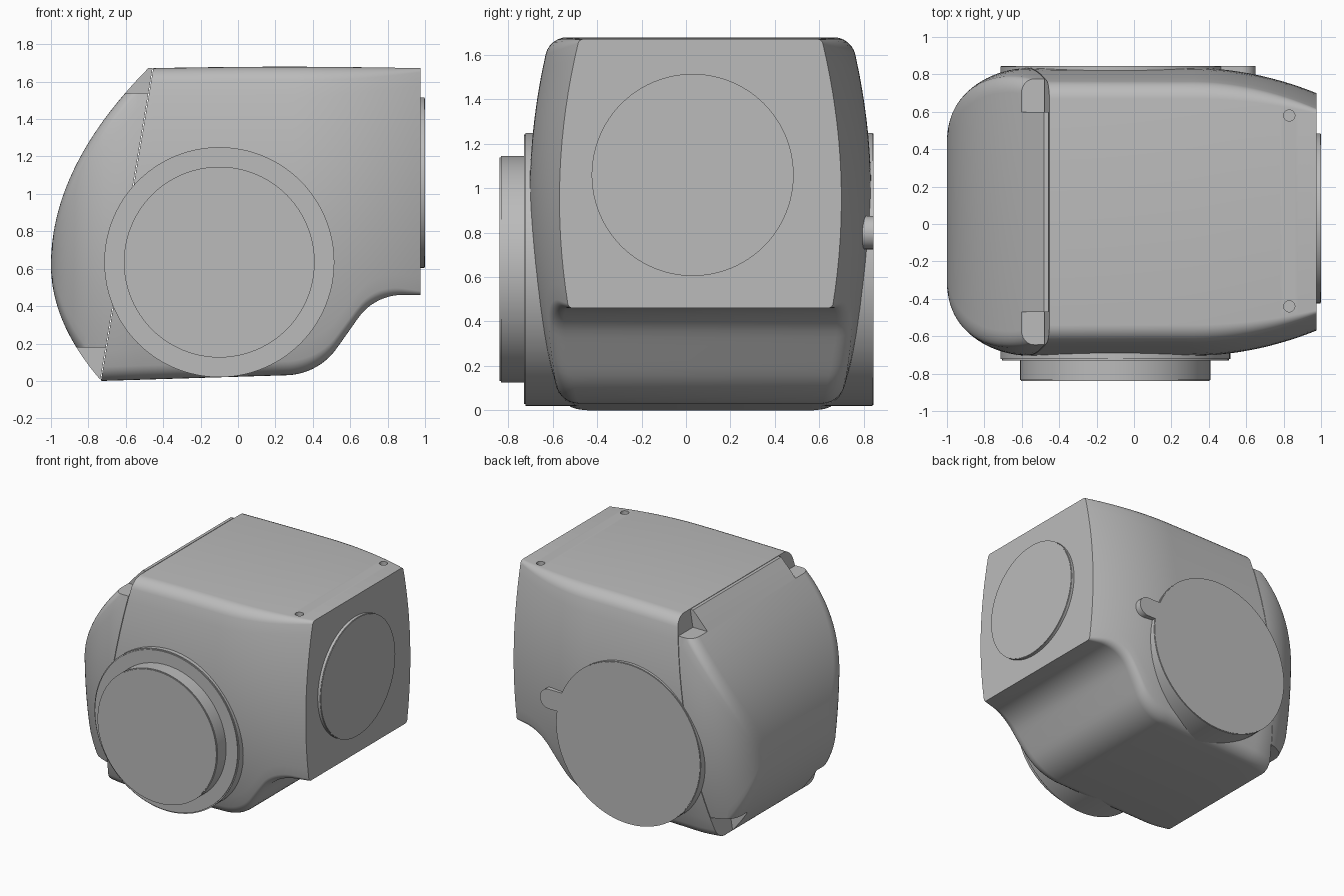
import bpy, bmesh
from math import sin, cos, pi, sqrt, radians
from mathutils import Vector, Matrix

cube = bpy.data.objects.get("Cube")
if cube:
    bpy.data.objects.remove(cube, do_unlink=True)

GREY = (0.5, 0.5, 0.5, 1)
mat = bpy.data.materials.new("light grey")
mat.use_nodes = True
mat.diffuse_color = GREY
mat.node_tree.nodes["Principled BSDF"].inputs["Base Color"].default_value = GREY

MID_Y = 0.065
BACK_X = 0.975


def make(name, bm):
    bmesh.ops.recalc_face_normals(bm, faces=bm.faces)
    me = bpy.data.meshes.new(name)
    bm.to_mesh(me)
    bm.free()
    me.materials.append(mat)
    ob = bpy.data.objects.new(name, me)
    bpy.context.collection.objects.link(ob)
    return ob


def smooth(ob, angle=32):
    bpy.ops.object.select_all(action='DESELECT')
    ob.select_set(True)
    bpy.context.view_layer.objects.active = ob
    bpy.ops.object.shade_smooth_by_angle(angle=radians(angle))


def box(name, lo, hi):
    bm = bmesh.new()
    bmesh.ops.create_cube(bm, size=1)
    lo, hi = Vector(lo), Vector(hi)
    for v in bm.verts:
        v.co = (lo + hi) / 2 + Vector(a * b for a, b in zip(v.co, hi - lo))
    return make(name, bm)


def cylinder(name, radius, start, end, bevel=0.0, sides=96):
    start, end = Vector(start), Vector(end)
    axis = end - start
    turn = axis.to_track_quat('Z', 'Y').to_matrix().to_4x4()
    bm = bmesh.new()
    bmesh.ops.create_cone(bm, cap_ends=True, segments=sides, radius1=radius,
                          radius2=radius, depth=axis.length,
                          matrix=Matrix.Translation((start + end) / 2) @ turn)
    if bevel:
        rims = [e for e in bm.edges if any(len(f.verts) > 4 for f in e.link_faces)]
        bmesh.ops.bevel(bm, geom=rims, offset=bevel, segments=2, affect='EDGES')
    return make(name, bm)


def cut(target, cutters):
    bpy.context.view_layer.objects.active = target
    for c in cutters:
        c.hide_render = True
        mod = target.modifiers.new("cut", 'BOOLEAN')
        mod.operation, mod.solver, mod.object = 'DIFFERENCE', 'EXACT', c
        bpy.ops.object.modifier_apply(modifier=mod.name)
        bpy.data.objects.remove(c, do_unlink=True)


# Housing outline: top, underside with cove, and half width along x
def top(x):
    if x < -0.48:
        return 0.62 + sqrt((x + 1) / 0.47)
    return 1.672 + 0.008 * sin(pi * (x + 0.48) / 1.46)


def bottom(x):
    bend = radians(55)
    x1, x2 = 0.25 + 0.34 * sin(bend), 0.88 - 0.29 * sin(bend)
    z1, z2 = 0.37 - 0.34 * cos(bend), 0.17 + 0.29 * cos(bend)
    if x < -0.73:
        return max(0, 0.62 - sqrt((x + 1) / 0.7))
    if x < 0.25:
        return 0.03 * (x + 0.73) / 0.98
    if x < x1:
        return 0.37 - sqrt(0.34 ** 2 - (x - 0.25) ** 2)
    if x < x2:
        return z1 + (z2 - z1) * (x - x1) / (x2 - x1)
    if x < 0.88:
        return 0.17 + sqrt(0.29 ** 2 - (x - 0.88) ** 2)
    return 0.46


def half_width(x):
    if x < -0.55:
        return 0.4 + 0.37 * sqrt(max(0, 1 - ((x + 0.55) / 0.45) ** 2))
    return 0.77 - 0.135 * (max(0, x - 0.3) / 0.675) ** 2


def section(x):
    lo, hi = bottom(x), top(x)
    r = min(0.075 - 0.055 * max(0, (x - 0.3) / 0.675) ** 2, 0.45 * (hi - lo))
    arc = [i * pi / 12 for i in range(7)]
    side = [(lo + r * (1 - cos(a)), r * (1 - sin(a))) for a in arc]
    side += [(lo + r + (hi - lo - 2 * r) * i / 16, 0) for i in range(1, 16)]
    side += [(hi - r * (1 - cos(a)), r * (1 - sin(a))) for a in reversed(arc)]
    pts = [(half_width(x) - inset - 0.17 * (z - 0.95) ** 2, z) for z, inset in side]
    return ([Vector((x, MID_Y + y, z)) for y, z in pts]
            + [Vector((x, MID_Y - y, z)) for y, z in reversed(pts)])


def housing(name, keep_back):
    # Loft the sections, then keep one side of the slanted parting plane
    xs = [-0.9997 + 0.5197 * (i / 30) ** 2 for i in range(31)] + [-0.73]
    xs += [-0.48 + (BACK_X + 0.48) * i / 60 for i in range(1, 61)]
    bm = bmesh.new()
    rings = [[bm.verts.new(p) for p in section(x)] for x in sorted(xs)]
    n = len(rings[0])
    for a, b in zip(rings, rings[1:]):
        for i in range(n):
            j = (i + 1) % n
            bm.faces.new((a[i], a[j], b[j], b[i]))
    bm.faces.new(rings[0])
    bm.faces.new(rings[-1])
    gap = 0.002 if keep_back else -0.002
    bmesh.ops.bisect_plane(bm, geom=bm.verts[:] + bm.edges[:] + bm.faces[:],
                           plane_co=(-0.735 + gap, 0, 0), plane_no=(1.67, 0, -0.28),
                           clear_inner=keep_back, clear_outer=not keep_back)
    bmesh.ops.holes_fill(bm, edges=[e for e in bm.edges if e.is_boundary], sides=0)
    return make(name, bm)


body = housing("main_housing", True)
cap = housing("end_cap", False)

# Screw recesses in the top and corner notches in the cap
cut(body, [cylinder("hole", 0.03, (0.83, y, 1.63), (0.83, y, 1.8), sides=24)
           for y in (0.58, -0.44)])
notches = []
for s in (-1, 1):
    for inner, x0, x1, z0, z1 in ((0.535, -0.8, -0.4, 1.54, 1.8),
                                  (0.42, -0.95, -0.6, -0.1, 0.18)):
        ys = sorted((MID_Y + s * inner, MID_Y + s * 0.9))
        notches.append(box("notch", (x0, ys[0], z0), (x1, ys[1], z1)))
cut(cap, notches)
smooth(body)
smooth(cap)

# Round side flanges, front hub and rear cover plate
X, Z = -0.1, 0.635
for name, radius, y0, y1, bevel in (
        ("front_flange", 0.615, 0, -0.73, 0.008),
        ("front_hub", 0.51, -0.7, -0.84, 0.006),
        ("back_flange", 0.615, 0, 0.845, 0.004)):
    smooth(cylinder(name, radius, (X, y0, Z), (X, y1, Z), bevel))
smooth(cylinder("end_disc", 0.455, (0.9, 0.03, 1.06), (1.0, 0.03, 1.06), 0.004))

# Tab beside the back flange
smooth(cylinder("tab_end", 0.075, (0.575, 0.6, 0.8), (0.575, 0.845, 0.8), sides=32))
box("tab_bridge", (0.4, 0.6, 0.725), (0.575, 0.845, 0.875))
